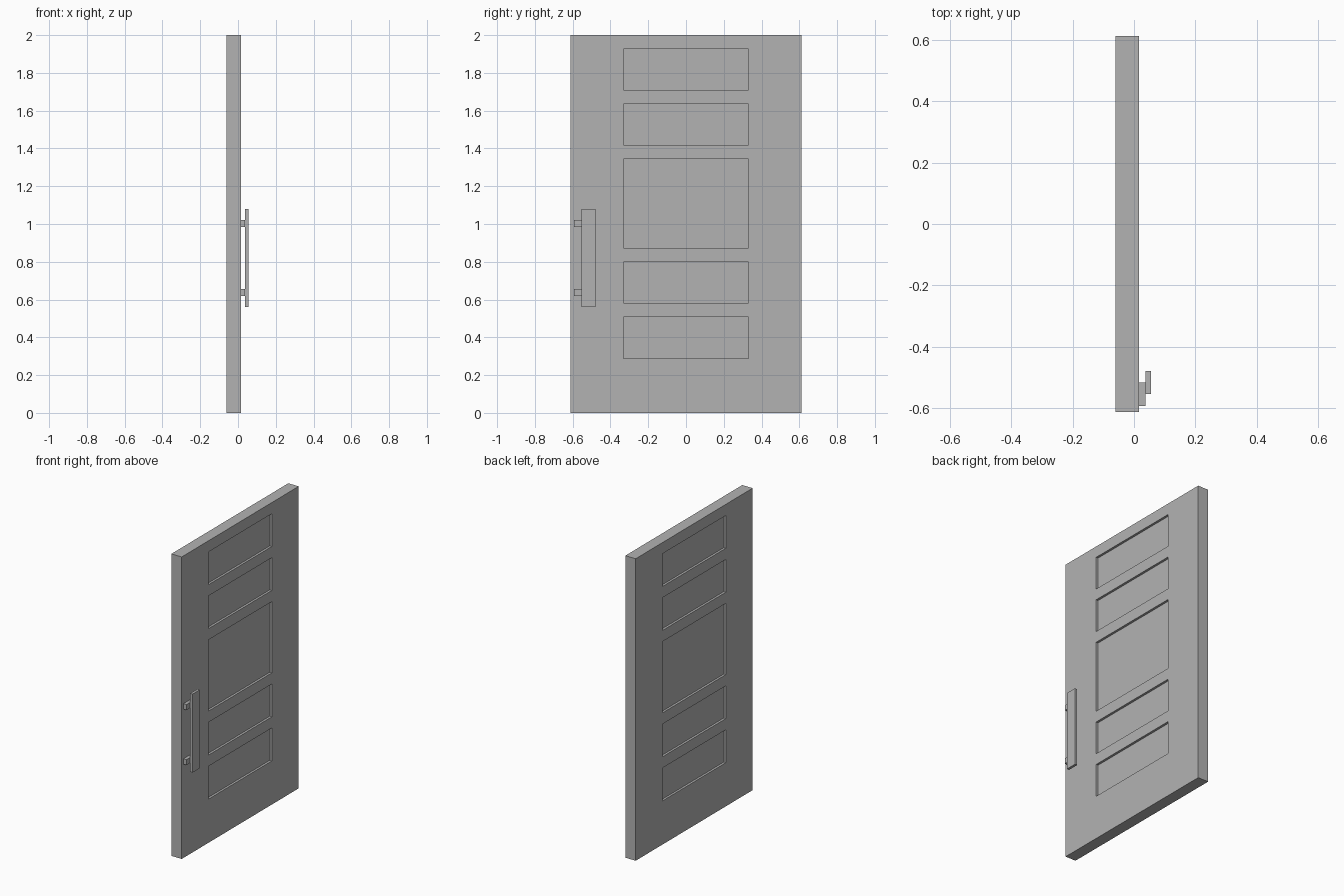
import bpy
import bmesh
from mathutils import Vector

cube = bpy.data.objects.get("Cube")
if cube:
    bpy.data.objects.remove(cube, do_unlink=True)

# Single painted finish
grey = bpy.data.materials.new("plain_grey")
grey.use_nodes = True
colour = (0.45, 0.45, 0.45, 1)
grey.diffuse_color = colour
grey.node_tree.nodes["Principled BSDF"].inputs["Base Color"].default_value = colour


def box(name, low, high):
    """Axis-aligned box between two opposite corners."""
    low, high = Vector(low), Vector(high)
    bm = bmesh.new()
    bmesh.ops.create_cube(bm, size=1)
    for v in bm.verts:
        v.co = (low + high) / 2 + v.co * (high - low)
    mesh = bpy.data.meshes.new(name)
    bm.to_mesh(mesh)
    bm.free()
    mesh.materials.append(grey)
    obj = bpy.data.objects.new(name, mesh)
    bpy.context.collection.objects.link(obj)
    return obj


BACK, FACE = -0.06, 0.016
HALF_WIDTH, HALF_PANEL = 0.612, 0.331
RECESS = 0.015
PANELS = [(0.289, 0.507), (0.581, 0.798), (0.872, 1.344),
          (1.418, 1.635), (1.709, 1.926)]

# Door slab: solid stiles, rails between the panels, thinner recessed panels
door = box("door_slab", (BACK, -HALF_WIDTH, 0), (FACE, HALF_WIDTH, 2))
bm = bmesh.new()
bm.from_mesh(door.data)
cuts = [((0, y, 0), (0, 1, 0)) for y in (-HALF_PANEL, HALF_PANEL)]
cuts += [((0, 0, z), (0, 0, 1)) for span in PANELS for z in span]
for point, normal in cuts:
    bmesh.ops.bisect_plane(bm, geom=bm.verts[:] + bm.edges[:] + bm.faces[:],
                           plane_co=point, plane_no=normal)

# Push the panel fields in on both sides
for face in bm.faces[:]:
    c = face.calc_center_median()
    in_panel = any(lo < c.z < hi for lo, hi in PANELS)
    if abs(face.normal.x) > 0.9 and abs(c.y) < HALF_PANEL and in_panel:
        direction = -RECESS if face.normal.x > 0 else RECESS
        field = bmesh.ops.extrude_discrete_faces(bm, faces=[face])["faces"][0]
        bmesh.ops.translate(bm, verts=field.verts[:], vec=(direction, 0, 0))
bmesh.ops.recalc_face_normals(bm, faces=bm.faces[:])
# Merge the leftover flat strips back into clean faces
bmesh.ops.dissolve_limit(bm, angle_limit=0.01, verts=bm.verts[:], edges=bm.edges[:])
# Keep the holed faces stable by triangulating the large flats
bmesh.ops.triangulate(bm, faces=[f for f in bm.faces if len(f.verts) > 4])
bm.to_mesh(door.data)
bm.free()

# Pull handle: flat grip on two offset standoffs
GRIP = 0.038
box("handle_grip", (GRIP, -0.554, 0.56), (0.055, -0.479, 1.08))
for name, z in (("lower", 0.638), ("upper", 1.003)):
    box(name + "_handle_standoff", (FACE, -0.593, z - 0.018), (GRIP, -0.517, z + 0.018))
